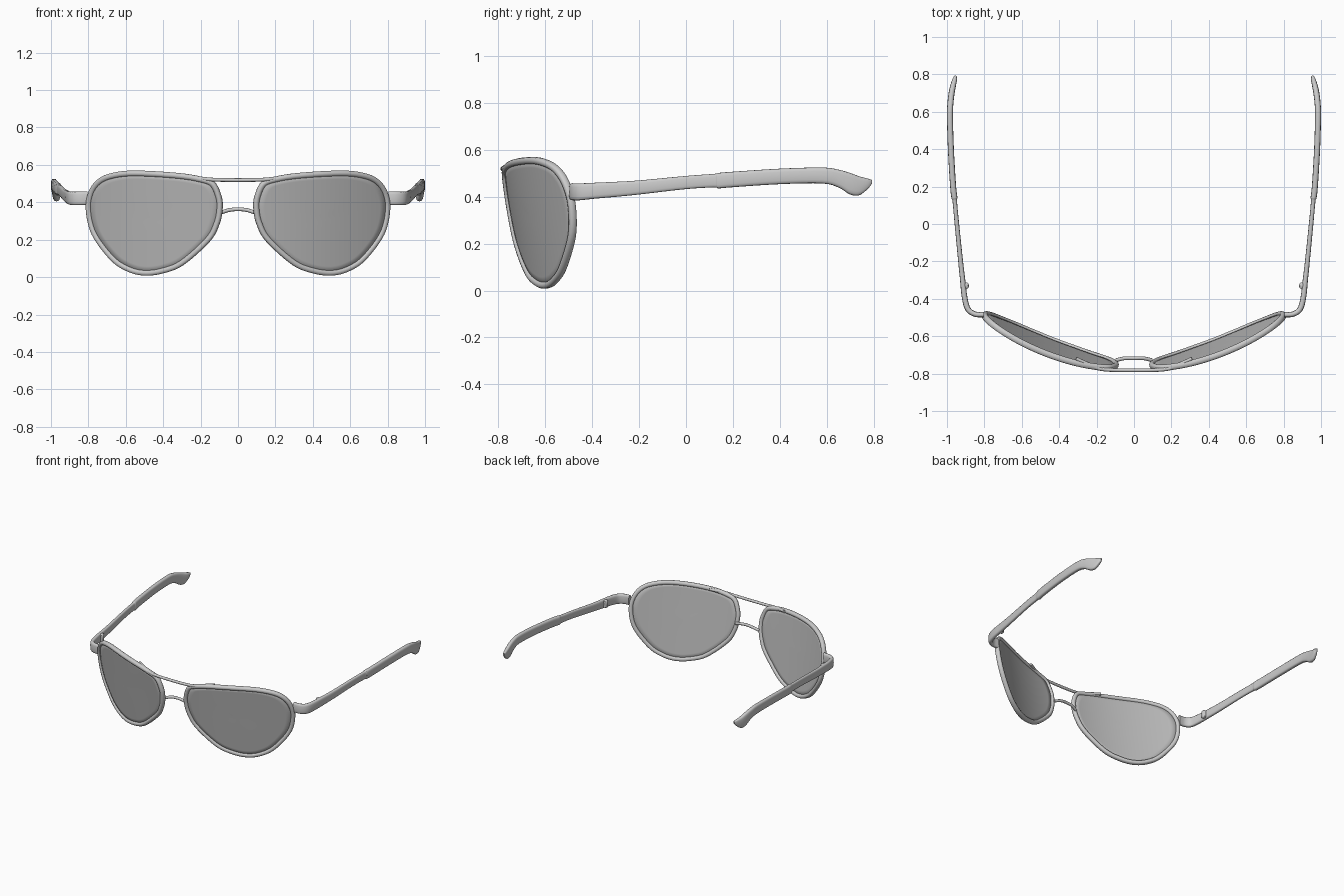
import bpy, bmesh, math
from mathutils import Vector

cube = bpy.data.objects.get("Cube")
if cube:
    bpy.data.objects.remove(cube)


def material(name, rgb):
    m = bpy.data.materials.new(name)
    m.use_nodes = True
    m.diffuse_color = (*rgb, 1)
    m.node_tree.nodes["Principled BSDF"].inputs["Base Color"].default_value = (*rgb, 1)
    return m


FRAME = material("frame grey", (0.6, 0.6, 0.6))
LENS = material("lens grey", (0.5, 0.5, 0.5))


def finish(name, bm, mat):
    bmesh.ops.recalc_face_normals(bm, faces=bm.faces)
    mesh = bpy.data.meshes.new(name)
    bm.to_mesh(mesh)
    bm.free()
    mesh.materials.append(mat)
    ob = bpy.data.objects.new(name, mesh)
    bpy.context.collection.objects.link(ob)
    bpy.ops.object.select_all(action='DESELECT')
    ob.select_set(True)
    bpy.context.view_layer.objects.active = ob
    bpy.ops.object.shade_smooth_by_angle(angle=math.radians(45))
    return ob


def spline(points, closed=False, steps=6):
    """Catmull-Rom curve through points of any dimension."""
    p = [Vector(q) for q in points]
    n = len(p)
    at = (lambda i: p[i % n]) if closed else (lambda i: p[max(0, min(n - 1, i))])
    out = []
    for i in range(n if closed else n - 1):
        a, b, c, d = (at(i + k) for k in (-1, 0, 1, 2))
        for s in range(steps):
            t = s / steps
            out.append(0.5 * (2 * b + (c - a) * t + (2 * a - 5 * b + 4 * c - d) * t * t
                              + (3 * b - a - 3 * c + d) * t ** 3))
    return out if closed else out + [p[-1]]


def sweep(name, path, sizes, ref, closed=False, upright=False, power=1.0, sides=12):
    """Run a rounded section along a path; sizes are half width and half height."""
    bm = bmesh.new()
    n, rings = len(path), []
    for i, c in enumerate(path):
        nxt = path[(i + 1) % n] if closed else path[min(i + 1, n - 1)]
        prv = path[i - 1] if closed or i else path[0]
        tangent = (nxt - prv).normalized()
        side = tangent.cross(ref).normalized()
        up = ref if upright else side.cross(tangent)
        w, h = sizes[i]
        ring = []
        for k in range(sides):
            a = math.tau * k / sides
            u, v = (math.copysign(abs(f) ** power, f) for f in (math.cos(a), math.sin(a)))
            ring.append(bm.verts.new(c + side * w * u + up * h * v))
        rings.append(ring)
    for i in range(n if closed else n - 1):
        r, q = rings[i], rings[(i + 1) % n]
        for k in range(sides):
            j = (k + 1) % sides
            bm.faces.new((r[k], r[j], q[j], q[k]))
    if not closed:
        bm.faces.new(rings[0])
        bm.faces.new(rings[-1])
    return finish(name, bm, FRAME)


def on_lens(x, z):
    """Point on the wrapped, tilted lens surface."""
    return Vector((x, -0.745 + 0.42 * x * x + 0.16 * (0.3 - z), z))


# Outer outline of one lens, in x and z
OUTLINE = [(.083, .36), (.088, .43), (.125, .508), (.2, .538), (.33, .558), (.54, .57),
           (.66, .56), (.745, .527), (.797, .46), (.813, .36), (.78, .225), (.68, .09),
           (.59, .03), (.5, .008), (.4, .02), (.29, .065), (.15, .19), (.1, .28)]
RIM = 0.015
edge = spline(OUTLINE, closed=True)
middle = []
for i, p in enumerate(edge):
    t = (edge[(i + 1) % len(edge)] - edge[i - 1]).normalized()
    middle.append(p + Vector((t.y, -t.x)) * RIM)
centre = Vector((.46, .31))

# Temple arm: x, y, z, half thickness, half height
ARM = [(.805, -.485, .422, .014, .036), (.85, -.482, .421, .014, .036),
       (.888, -.455, .421, .015, .036), (.906, -.39, .426, .015, .034),
       (.916, -.3, .432, .014, .032), (.927, -.2, .44, .013, .03),
       (.947, 0, .461, .012, .028), (.958, .12, .469, .012, .029),
       (.96, .14, .469, .016, .033), (.967, .2, .474, .016, .033),
       (.979, .4, .487, .016, .033), (.984, .58, .491, .016, .034),
       (.981, .65, .478, .016, .038), (.975, .7, .456, .016, .046),
       (.967, .74, .447, .015, .04), (.958, .775, .456, .012, .022),
       (.954, .793, .464, .006, .008)]
arm = spline(ARM, steps=4)

for label, s in (("left", 1), ("right", -1)):
    def flip(v):
        return Vector((s * v.x, v.y, v.z))

    # Rim
    path = [flip(on_lens(*p)) for p in middle]
    sweep(label + "_rim", path, [(RIM, .017)] * len(path),
          Vector((s * .4, -1, -.16)).normalized(), closed=True, power=.8)

    # Lens, as rings closing on its centre
    bm = bmesh.new()
    rings = [[bm.verts.new(flip(on_lens(*centre.lerp(p, k / 8)))) for p in middle]
             for k in range(1, 9)]
    hub = bm.verts.new(flip(on_lens(*centre)))
    for i in range(len(middle)):
        j = (i + 1) % len(middle)
        bm.faces.new((hub, rings[0][i], rings[0][j]))
        for a, b in zip(rings, rings[1:]):
            bm.faces.new((a[i], b[i], b[j], a[j]))
    lens = finish(label + "_lens", bm, LENS)
    solid = lens.modifiers.new("thickness", 'SOLIDIFY')
    solid.thickness = 0.012
    solid.offset = 0

    # Temple arm with its tip
    sweep(label + "_temple_arm", [flip(v.to_3d()) for v in arm],
          [(v[3], v[4]) for v in arm], Vector((0, 0, 1)), upright=True, power=.6, sides=16)

    # Hinge knuckle on the inside of the arm
    hinge = [Vector((s * .898, -.33, z)) for z in (.402, .408, .452, .458)]
    sweep(label + "_hinge", hinge, [(.01, .01), (.016, .018), (.016, .018), (.01, .01)],
          Vector((0, 1, 0)))


# Bars joining the lenses
def bar(name, half, radius):
    pts = [(-x, y, z) for x, y, z in reversed(half[1:])] + half
    path = spline(pts)
    sweep(name, path, [(radius, radius)] * len(path), Vector((0, -1, 0)))


bar("nose_bridge", [(0, -.718, .363), (.05, -.718, .358), (.095, -.728, .343)], .01)
bar("brow_bar", [(0, -.782, .519), (.13, -.78, .521), (.2, -.77, .528),
                 (.255, -.745, .538), (.31, -.72, .546)], .01)
